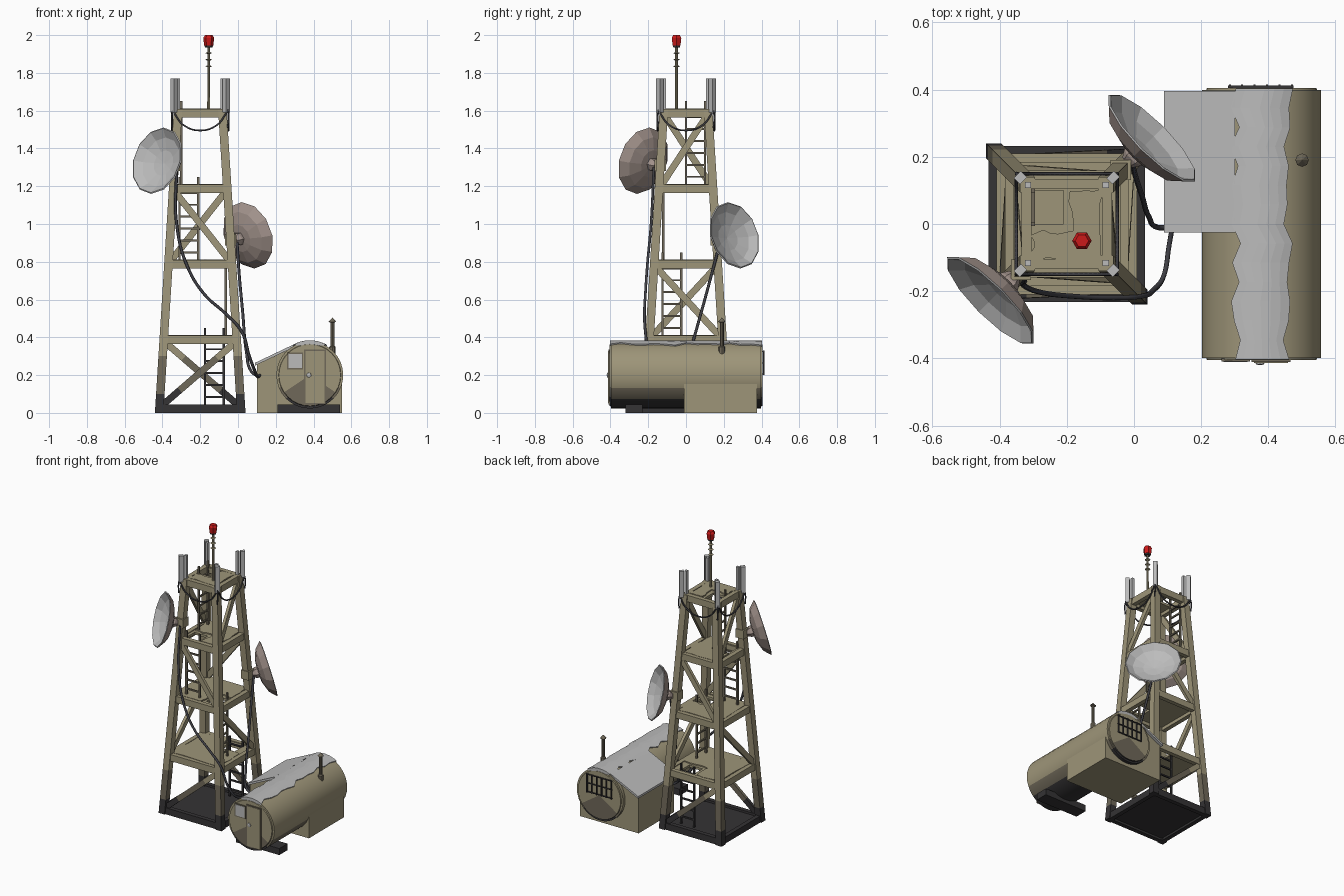
import bpy, bmesh, math, random
from mathutils import Matrix, Vector

if "Cube" in bpy.data.objects:
    bpy.data.objects.remove(bpy.data.objects["Cube"])

random.seed(4)

def mat(name, c):
    m = bpy.data.materials.new(name)
    m.diffuse_color = (*c, 1)
    m.use_nodes = True
    m.node_tree.nodes["Principled BSDF"].inputs["Base Color"].default_value = m.diffuse_color
    return m

TAN = mat("tan", (0.34, 0.30, 0.19))
MID = mat("tan_shaded", (0.16, 0.14, 0.10))
DARK = mat("dark_base", (0.035, 0.033, 0.035))
PALE = mat("pale_grey", (0.50, 0.50, 0.50))
ROSE = mat("dish_back", (0.36, 0.29, 0.26))
BLACK = mat("cable_black", (0.05, 0.05, 0.06))
RED = mat("beacon_red", (0.6, 0.01, 0.01))
GRADE = [TAN, MID, DARK]

def finish(name, bm, mats, grade=False, lim=(0.12, 0.27)):
    bmesh.ops.recalc_face_normals(bm, faces=bm.faces)
    if grade:  # darker towards the ground
        mats = GRADE
        for f in bm.faces:
            z = f.calc_center_median().z
            f.material_index = 2 if z < lim[0] else 1 if z < lim[1] else 0
    me = bpy.data.meshes.new(name)
    bm.to_mesh(me)
    bm.free()
    for m in mats:
        me.materials.append(m)
    ob = bpy.data.objects.new(name, me)
    bpy.context.collection.objects.link(ob)
    return ob

def add_box(bm, lo, hi, mx=Matrix()):
    lo, hi = Vector(lo), Vector(hi)
    s = hi - lo
    bmesh.ops.create_cube(bm, size=1, matrix=mx @ Matrix.Translation((lo + hi) / 2) @ Matrix.Diagonal((*s, 1)))

def box(name, lo, hi, m, mx=Matrix()):
    bm = bmesh.new()
    add_box(bm, lo, hi, mx)
    return finish(name, bm, [m])

def add_bar(bm, a, b, w, t, out):
    # bar from a to b, t thick along the outward direction, w across
    a, b = Vector(a), Vector(b)
    d = (b - a).normalized()
    s = d.cross(Vector(out)).normalized()
    o = s.cross(d)
    mx = Matrix((d, s, o)).transposed().to_4x4()
    mx.translation = (a + b) / 2
    L = (b - a).length / 2
    add_box(bm, (-L, -w / 2, -t / 2), (L, w / 2, t / 2), mx)

def lathe(name, prof, n, mx, mats, grade=False, split=99):
    bm = bmesh.new()
    rings = [[bm.verts.new(mx @ Vector((r * math.cos(2 * math.pi * i / n), r * math.sin(2 * math.pi * i / n), z)))
              for i in range(n)] for r, z in prof]
    for j in range(len(prof) - 1):
        for i in range(n):
            k = (i + 1) % n
            f = bm.faces.new((rings[j][i], rings[j][k], rings[j + 1][k], rings[j + 1][i]))
            f.material_index = 1 if j >= split else 0
    bmesh.ops.remove_doubles(bm, verts=bm.verts, dist=1e-5)
    return finish(name, bm, mats, grade, (0.08, 0.14))

def prism(name, pts, vec, m):
    bm = bmesh.new()
    f = bm.faces.new([bm.verts.new(p) for p in pts])
    r = bmesh.ops.extrude_face_region(bm, geom=[f])
    bmesh.ops.translate(bm, vec=vec, verts=[v for v in r["geom"] if isinstance(v, bmesh.types.BMVert)])
    return finish(name, bm, [m])

def cable(name, pts, r=0.006):
    cu = bpy.data.curves.new(name, 'CURVE')
    cu.dimensions = '3D'
    cu.bevel_depth, cu.bevel_resolution, cu.resolution_u = r, 1, 6
    sp = cu.splines.new('BEZIER')
    sp.bezier_points.add(len(pts) - 1)
    for bp, p in zip(sp.bezier_points, pts):
        bp.co = p
        bp.handle_left_type = bp.handle_right_type = 'AUTO'
    cu.materials.append(BLACK)
    bpy.context.collection.objects.link(bpy.data.objects.new(name, cu))

CX = -0.20
def half(z):
    return 0.24 - 0.0625 * z

def P(k, u, v, z):  # side k: 0 front, 1 right, 2 back, 3 left; u along, v outward
    x, y = [(u, -v), (v, u), (-u, v), (-v, -u)][k]
    return Vector((CX + x, y, z))

def out(k):
    return P(k, 0, 1, 0) - P(k, 0, 0, 0)

# tapered corner legs
for k in range(4):
    bm = bmesh.new()
    prev = None
    for z in (0, 0.1, 0.2, 0.3, 0.4, 0.8, 1.2, 1.61):
        o, i = half(z), half(z) - 0.045
        ring = [bm.verts.new(P(k, u, v, z)) for u, v in ((o, o), (i, o), (i, i), (o, i))]
        if prev:
            for a in range(4):
                b = (a + 1) % 4
                bm.faces.new((prev[a], prev[b], ring[b], ring[a]))
        else:
            bm.faces.new(ring)
        prev = ring
    bm.faces.new(prev)
    finish("tower_leg", bm, GRADE, True)

# horizontal beams on every level
TOPS = [0.045, 0.41, 0.81, 1.21, 1.61]
bm = bmesh.new()
for t in TOPS:
    for k in range(4):
        h, zc = half(t), t - 0.0225
        add_bar(bm, P(k, -h + .03, h - .02, zc), P(k, h - .03, h - .02, zc), 0.045, 0.03, out(k))
finish("cross_beams", bm, GRADE, True)

# diagonal braces: front/back and left/right alternate
bm = bmesh.new()
for i in range(4):
    z0, z1 = TOPS[i], TOPS[i + 1] - 0.045
    for k in ((0, 2) if i % 2 == 0 else (1, 3)):
        s = -1 if i in (1, 2) else 1
        a, b = half(z0) - 0.03, half(z1) - 0.03
        pa, pb = P(k, -s * a, a + .008, z0 - .01), P(k, s * b, b + .008, z1 + .01)
        for q in range(4):
            add_bar(bm, pa.lerp(pb, q / 4), pa.lerp(pb, (q + 1) / 4), 0.036, 0.02, out(k))
finish("diagonal_braces", bm, GRADE, True)

# ladders, with a hatch in the platform above each one
box("base_plate", (CX - .22, -.22, .015), (CX + .22, .22, .03), DARK)
for i, (k, c, v) in enumerate(((2, -.075, .16), (1, -.075, .135), (0, -.06, .12), (3, -.05, .10))):
    z0, z1 = TOPS[i] - 0.01, TOPS[i + 1] + 0.04
    bm = bmesh.new()
    for u in (c - .05, c + .05):
        add_bar(bm, P(k, u, v, z0), P(k, u, v, z1), 0.012, 0.012, out(k))
    for j in range(6):
        z = z0 + 0.05 + j * 0.063
        add_bar(bm, P(k, c - .05, v, z), P(k, c + .05, v, z), 0.01, 0.01, out(k))
    finish("ladder", bm, [MID if i else DARK])
    t = TOPS[i + 1]
    h = half(t) - 0.02
    u0, u1, v0, v1 = c - .05, c + .05, v - .09, v + .005
    bm = bmesh.new()
    for a, b, d, e in ((-h, u0, -h, h), (u1, h, -h, h), (u0, u1, -h, v0), (u0, u1, v1, h)):
        p, q = P(k, a, d, t - .022), P(k, b, e, t - .006)
        add_box(bm, [min(x) for x in zip(p, q)], [max(x) for x in zip(p, q)])
    finish("platform", bm, [TAN])
    # uneven crust lying around the hatch
    g = h - 0.015
    L = [(-g, -g), (g, -g), (g, g), (u1 + .025, g), (u1 + .025, v0 - .02), (-g, v0 - .02)]
    pts = []
    for a, b in zip(L, L[1:] + L[:1]):
        for f in (0, .25, .5, .75):
            j = lambda: random.uniform(-.009, .009)
            pts.append(P(k, a[0] + (b[0] - a[0]) * f + j(), a[1] + (b[1] - a[1]) * f + j(), t - .008))
    prism("platform_crust", pts, (0, 0, .01), TAN)

# corner antennas and drooping cables at the top
for k in range(4):
    R = Matrix.Translation(P(k, .138, .138, 0)) @ Matrix.Rotation(math.pi / 4, 4, 'Z')
    box("antenna_panel", (-.015, -.013, 1.59), (.015, .013, 1.77), PALE, R)
    p = P(k, .116, .116, 0)
    box("antenna_post", p + Vector((-.009, -.009, 1.6)), p + Vector((.009, .009, 1.77)), PALE)
    cable("antenna_lead", [P(k, .142, .142, 1.62), P(k, .15, .15, 1.57), P(k, .146, .15, 1.51)], .005)
    cable("droop_cable", [P(k, u, .15, z) for u, z in
                          ((-.14, 1.59), (-.09, 1.525), (0, 1.495), (.09, 1.525), (.14, 1.59))], .005)

# mast with insulator rings and red beacon
T = Matrix.Translation((-.155, -.05, 0))
prof = [(0, 1.6), (.008, 1.6)]
for z in (1.83, 1.865, 1.90):
    prof += [(.007, z), (.018, z + .005), (.007, z + .01)]
lathe("mast", prof + [(.007, 1.945), (0, 1.945)], 8, T, [TAN])
lathe("beacon_base", [(0, 1.935), (.02, 1.935), (.024, 1.95), (0, 1.95)], 6, T, [DARK])
lathe("beacon", [(0, 1.945), (.024, 1.945), (.029, 1.985), (.02, 2.0), (0, 2.0)], 6, T, [RED])

# two dishes on opposite corners, tilted up a little
DISH = [(0, .014), (.07, .022), (.135, .042), (.176, .074), (.182, .07), (.14, .03), (.075, .007), (0, 0)]
for s, ctr in ((-1, (-.427, -.227, 1.335)), (1, (.053, .255, .94))):
    e = math.radians(15)
    n = Vector((s * .7071 * math.cos(e), s * .7071 * math.cos(e), math.sin(e)))
    M = Matrix.Translation(Vector(ctr) - n * .07) @ n.to_track_quat('Z', 'Y').to_matrix().to_4x4()
    lathe("dish", DISH, 12, M, [PALE, ROSE], split=4)
    lathe("dish_hub", [(0, -.035), (.022, -.035), (.036, -.012), (.036, .01), (0, .01)], 6, M, [ROSE])
    b = Vector(ctr) - n * .09
    bm = bmesh.new()
    add_bar(bm, b, b - Vector((s * .045, s * .045, 0)), .03, .035, (0, 0, 1))
    finish("dish_arm", bm, [ROSE])
    q = P(1 if s > 0 else 3, half(b.z) - .022, half(b.z) - .022, b.z)
    box("dish_clamp", q - Vector((.03, .03, .03)), q + Vector((.03, .03, .03)), TAN)

# feed cables running down to the hut
cable("feed_cable_long", [(-.325, -.17, 1.30), (-.325, -.185, 1.0), (-.27, -.205, .78), (-.18, -.215, .63),
      (-.06, -.22, .52), (.02, -.215, .43), (.06, -.195, .30), (.09, -.15, .22), (.105, -.06, .19), (.115, -.005, .2)], .008)
cable("feed_cable_short", [(-.005, .18, .90), (.005, .14, .75), (.025, .08, .53), (.045, .02, .32),
      (.07, -.01, .22), (.11, -.01, .19)], .008)

# round hut
HUT = Matrix.Translation((.38, 0, .20)) @ Matrix.Rotation(math.pi / 2, 4, 'X')
hut = lathe("hut_body", [(0, -.405), (.163, -.405), (.165, -.398), (.177, -.398), (.177, .398), (.165, .398),
            (.163, .405), (0, .405)], 32, HUT, GRADE, True)
bpy.context.view_layer.objects.active = hut
hut.select_set(True)
bpy.ops.object.shade_smooth_by_angle(angle=math.radians(30))

# wavy snow cap on the hut
bm = bmesh.new()
rows = []
for j in range(15):
    y = -.403 + .806 * j / 14
    a0, a1 = -math.radians(random.uniform(20, 31)), math.radians(random.uniform(20, 32))
    rows.append([bm.verts.new((.38 + r * math.sin(a), y, .2 + r * math.cos(a))) for q in range(9)
                 for a, r in [(a0 + (a1 - a0) * max(0, min(6, q - 1)) / 6, .174 if q in (0, 8) else .184)]])
for A, B in zip(rows, rows[1:]):
    for q in range(8):
        bm.faces.new((A[q], A[q + 1], B[q + 1], B[q]))
bm.faces.new(rows[0])
bm.faces.new(rows[-1])
finish("hut_snow", bm, [PALE])

# side annex with sloping snowy roof, and the front foot
prism("annex", [(x, -.01, z) for x, z in ((.10, 0), (.55, 0), (.55, .18), (.38, .22), (.28, .34), (.10, .255))], (0, .385, 0), TAN)
prism("annex_roof", [(x, -.025, z) for x, z in ((.09, .25), (.30, .35), (.30, .365), (.09, .265))], (0, .42, 0), PALE)
box("hut_foot", (.21, -.32, 0), (.54, -.23, .045), DARK)

# door with frame, knob and window on the front end
box("door_frame", (.35, -.410, .045), (.465, -.40, .335), MID)
box("door", (.357, -.413, .052), (.458, -.40, .328), TAN)
lathe("door_knob", [(0, .405), (.015, .405), (.012, .418), (0, .42)], 8, Matrix.Translation((-.005, 0, 0)) @ HUT, [PALE])
box("window_frame", (.26, -.409, .23), (.345, -.40, .32), MID)
box("window_pane", (.267, -.411, .237), (.338, -.40, .313), PALE)

# barred grille on the back end
bm = bmesh.new()
for j in range(6):
    x = .285 + j * .037
    add_box(bm, (x - .003, .407, .20), (x + .003, .415, .33))
for z in (.205, .265, .325):
    add_box(bm, (.28, .403, z - .003), (.475, .412, z + .003))
finish("back_grille", bm, [DARK])

# chimney
lathe("chimney", [(0, .30), (.017, .30), (.017, .35), (.010, .355), (.010, .478), (.02, .482), (0, .505)], 8,
      Matrix.Translation((.50, .19, 0)), [MID])
